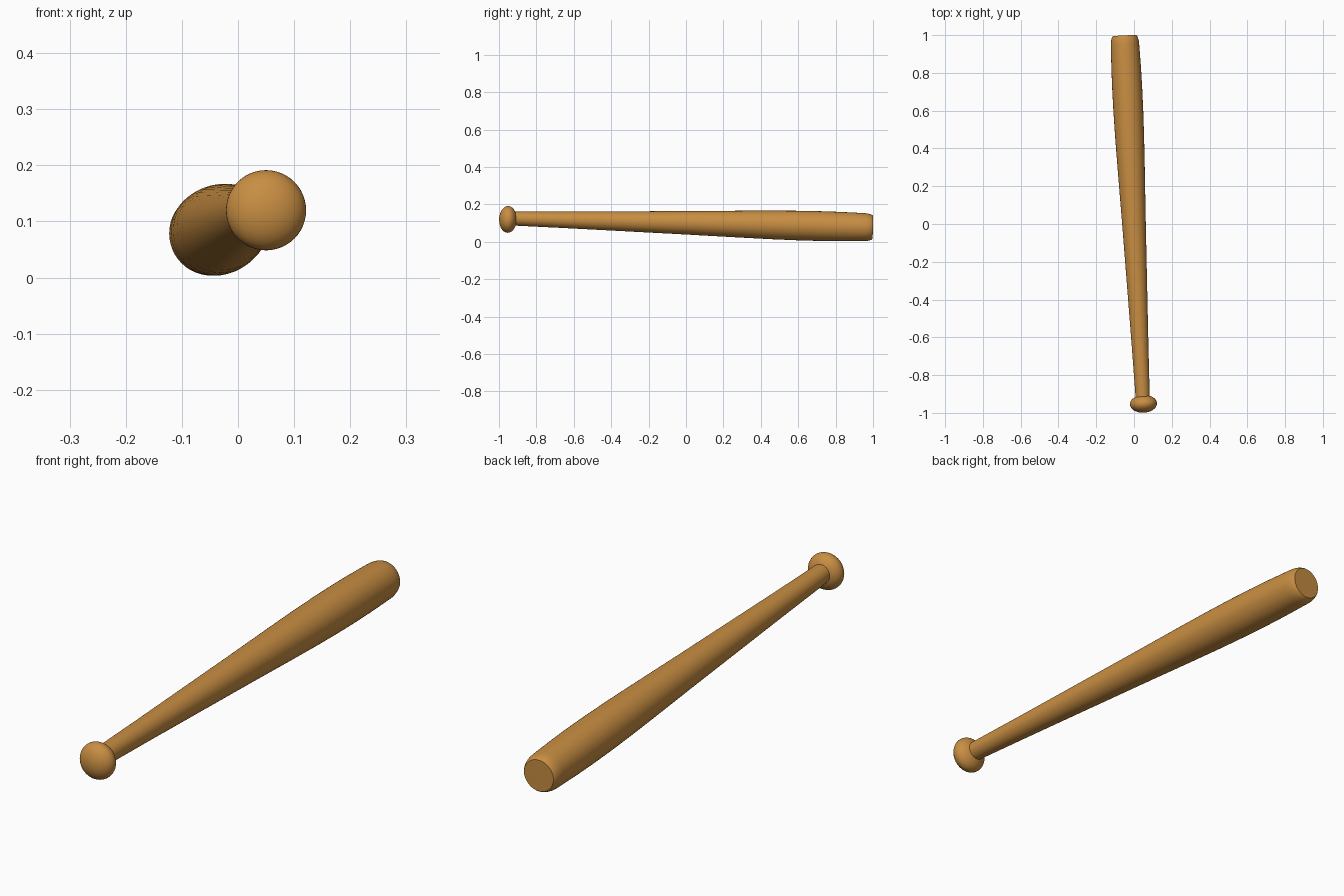
import bpy, bmesh, math
from mathutils import Vector

if "Cube" in bpy.data.objects:
    bpy.data.objects.remove(bpy.data.objects["Cube"], do_unlink=True)

# Single varnished wood colour
wood = bpy.data.materials.new("warm_wood")
wood.use_nodes = True
colour = (0.58, 0.27, 0.055, 1)
wood.diffuse_color = colour
wood.node_tree.nodes["Principled BSDF"].inputs["Base Color"].default_value = colour

# Axis of the bat, from the grip to the tip
grip = Vector((0.045, -0.9, 0.124))
tip = Vector((-0.05, 0.997, 0.0775))
axis = (tip - grip).normalized()
turn = axis.to_track_quat('Z', 'Y')
SIDES = 48


def lathe(name, profile, origin):
    """Spin (distance, radius) points about the bat axis; radius 0 closes a pole."""
    bm = bmesh.new()
    rings = []
    for d, r in profile:
        if r == 0:
            rings.append([bm.verts.new((0, 0, d))])
        else:
            rings.append([bm.verts.new((r * math.cos(2 * math.pi * i / SIDES),
                                        r * math.sin(2 * math.pi * i / SIDES), d))
                          for i in range(SIDES)])
    for a, b in zip(rings, rings[1:]):
        for i in range(SIDES):
            j = (i + 1) % SIDES
            if len(a) == 1:
                bm.faces.new((a[0], b[j], b[i]))
            elif len(b) == 1:
                bm.faces.new((a[i], a[j], b[0]))
            else:
                bm.faces.new((a[i], a[j], b[j], b[i]))
    # Flat caps on open ends
    for ring in (rings[0], rings[-1]):
        if len(ring) > 1:
            bm.faces.new(ring)
    bmesh.ops.recalc_face_normals(bm, faces=bm.faces)
    mesh = bpy.data.meshes.new(name)
    bm.to_mesh(mesh)
    bm.free()
    mesh.materials.append(wood)
    obj = bpy.data.objects.new(name, mesh)
    bpy.context.collection.objects.link(obj)
    obj.rotation_mode = 'QUATERNION'
    obj.rotation_quaternion = turn
    obj.location = origin
    bpy.ops.object.select_all(action='DESELECT')
    obj.select_set(True)
    bpy.context.view_layer.objects.active = obj
    bpy.ops.object.shade_smooth_by_angle(angle=math.radians(35))
    return obj


# Tapered handle and barrel with a rounded rim at the flat tip
length = (tip - grip).length
lathe("handle_and_barrel", [
    (-0.04, 0.037), (0.0, 0.0378), (0.25, 0.044), (0.55, 0.0525), (0.9, 0.0625),
    (1.2, 0.072), (1.36, 0.0765), (1.5, 0.0790), (1.62, 0.0795), (1.72, 0.0785),
    (1.80, 0.0765), (length - 0.045, 0.0750), (length - 0.03, 0.0738),
    (length - 0.015, 0.0705), (length - 0.005, 0.0665), (length, 0.0625)], grip)

# Flattened round knob at the end of the grip
STEPS = 24
knob = [(-0.047 * math.cos(math.pi * k / STEPS),
         0 if k in (0, STEPS) else 0.0715 * math.sin(math.pi * k / STEPS))
        for k in range(STEPS + 1)]
lathe("knob", knob, Vector((0.05, -0.952, 0.12)))
